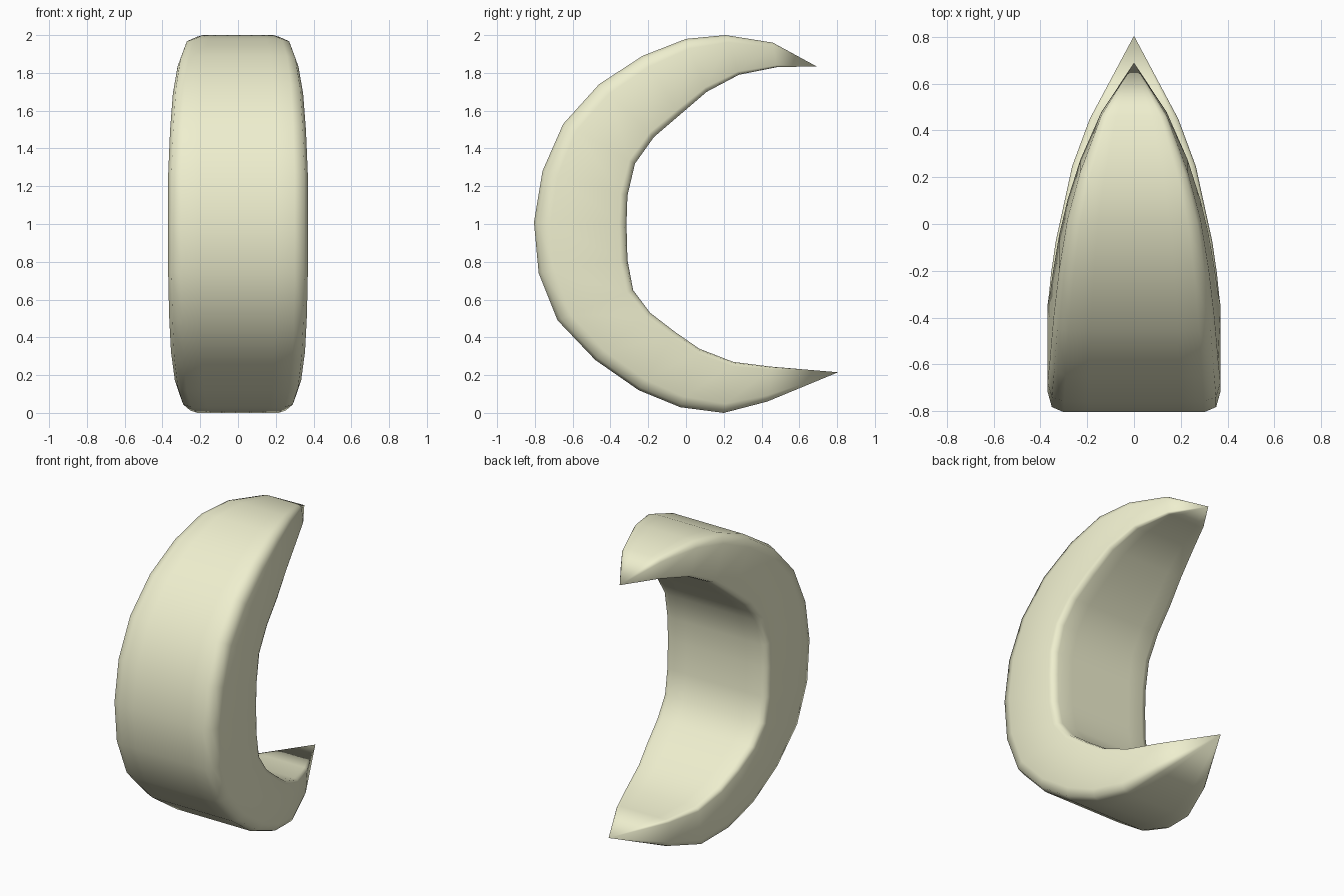
import bpy, bmesh

if "Cube" in bpy.data.objects:
    bpy.data.objects.remove(bpy.data.objects["Cube"])

# Matching outer and inner profile points (y, z), with half widths per station
outer = [(.46, 1.96), (.21, 2.0), (0, 1.98), (-.23, 1.89), (-.46, 1.74),
         (-.65, 1.53), (-.76, 1.28), (-.805, 1.01), (-.78, .74), (-.68, .49),
         (-.48, .28), (-.25, .12), (-.03, .03), (.2, 0), (.43, .06)]
inner = [(.48, 1.83), (.28, 1.79), (.11, 1.70), (-.03, 1.58), (-.17, 1.46),
         (-.27, 1.32), (-.31, 1.15), (-.315, 1.0), (-.31, .81), (-.28, .65),
         (-.19, .53), (-.06, .43), (.07, .34), (.25, .27), (.45, .245)]
widths = [.14, .23, .285, .32, .345, .36, .37, .37, .37, .365,
          .355, .335, .305, .265, .19]
tips = [(.69, 1.835), (.805, .215)]

# Rounded cross-section: (width fraction, depth fraction from outer to inner)
half = [(.27, 0), (.54, 0), (.81, 0), (.95, .045), (1, .18),
        (1, .92), (.97, .98), (.88, 1), (.59, 1), (.29, 1)]
section = [(0, 0)] + half + [(0, 1)] + [(-x, t) for x, t in reversed(half)]

bm = bmesh.new()
rings = []
for o, i, w in zip(outer, inner, widths):
    rings.append([bm.verts.new((x * w, o[0] + (i[0] - o[0]) * t,
                                o[1] + (i[1] - o[1]) * t)) for x, t in section])

# Body skin between neighbouring rings
n = len(section)
for a, b in zip(rings, rings[1:]):
    for k in range(n):
        m = (k + 1) % n
        bm.faces.new((a[k], a[m], b[m], b[k]))

# Pointed horn tips
for ring, (y, z) in zip((rings[0], rings[-1]), tips):
    tip = bm.verts.new((0, y, z))
    for k in range(n):
        bm.faces.new((ring[k], ring[(k + 1) % n], tip))

bmesh.ops.recalc_face_normals(bm, faces=bm.faces)
for f in bm.faces:
    f.smooth = True
mesh = bpy.data.meshes.new("crescent")
bm.to_mesh(mesh)
bm.free()
crescent = bpy.data.objects.new("crescent", mesh)
bpy.context.collection.objects.link(crescent)

# Pale cream colour
mat = bpy.data.materials.new("pale_cream")
mat.diffuse_color = (.86, .86, .62, 1)
mat.use_nodes = True
mat.node_tree.nodes["Principled BSDF"].inputs["Base Color"].default_value = mat.diffuse_color
mesh.materials.append(mat)
